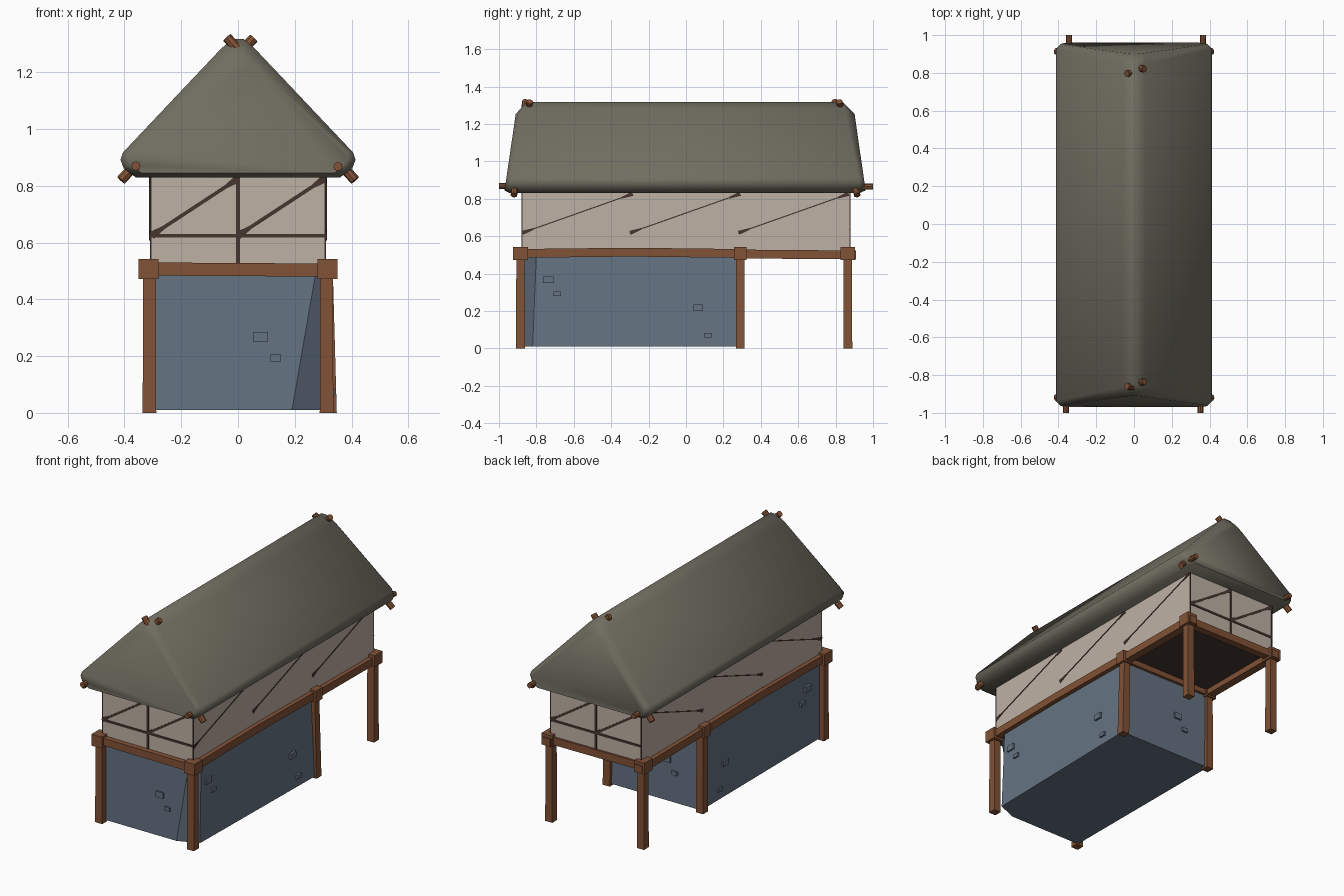
import bpy, bmesh, math
from mathutils import Vector

if "Cube" in bpy.data.objects:
    bpy.data.objects.remove(bpy.data.objects["Cube"])


def material(name, r, g, b):
    m = bpy.data.materials.new(name)
    lin = [((c / 255 + 0.055) / 1.055) ** 2.4 for c in (r, g, b)]
    m.diffuse_color = (*lin, 1)
    m.use_nodes = True
    m.node_tree.nodes["Principled BSDF"].inputs["Base Color"].default_value = m.diffuse_color
    return m


ROOF = material("thatch grey", 112, 109, 96)
PLASTER = material("pale plaster", 190, 177, 164)
TIMBER = material("dark timber", 70, 54, 47)
WOOD = material("brown wood", 130, 82, 54)
STONE = material("blue stone", 101, 115, 130)


def finish(name, bm, *mats):
    bmesh.ops.recalc_face_normals(bm, faces=bm.faces)
    me = bpy.data.meshes.new(name)
    bm.to_mesh(me)
    bm.free()
    for m in mats:
        me.materials.append(m)
    ob = bpy.data.objects.new(name, me)
    bpy.context.collection.objects.link(ob)
    return ob


def loft(bm, rings):
    """Skin closed rings of equal length and cap both ends."""
    vs = [[bm.verts.new(p) for p in ring] for ring in rings]
    n = len(vs[0])
    for a, b in zip(vs, vs[1:]):
        for i in range(n):
            j = (i + 1) % n
            bm.faces.new((a[i], a[j], b[j], b[i]))
    bm.faces.new(vs[0])
    bm.faces.new(vs[-1])


def bar(name, p, q, width, depth, normal, mat, end=1.0):
    """Rectangular bar from p to q; depth runs along normal, end scales the far end."""
    p, q, n = Vector(p), Vector(q), Vector(normal).normalized()
    t = (q - p).normalized().cross(n)
    rings = [[c + n * (depth / 2 * i * s) + t * (width / 2 * j * s)
              for i, j in ((1, 1), (1, -1), (-1, -1), (-1, 1))]
             for c, s in ((p, 1.0), (q, end))]
    bm = bmesh.new()
    loft(bm, rings)
    return finish(name, bm, mat)


def pole(name, p, q, r, mat, sides=8):
    p, q = Vector(p), Vector(q)
    rot = (q - p).to_track_quat('Z', 'Y')
    bm = bmesh.new()
    loft(bm, [[c + rot @ Vector((r * math.cos(k * math.tau / sides), r * math.sin(k * math.tau / sides), 0))
               for k in range(sides)] for c in (p, q)])
    ob = finish(name, bm, mat)
    return ob


# Stone ground floor, with the front right corner cut away towards the bottom
bm = bmesh.new()
loft(bm, [
    [(-0.305, -0.87, 0.01), (0.19, -0.87, 0.01), (0.315, -0.82, 0.01), (0.335, 0.295, 0.01), (-0.31, 0.295, 0.01)],
    [(-0.305, -0.87, 0.5), (0.275, -0.87, 0.5), (0.31, -0.80, 0.5), (0.31, 0.295, 0.5), (-0.305, 0.295, 0.5)]])
finish("stone_walls", bm, STONE)

# Raised stones, two clusters on each side wall and one on each end wall
for cy, cz, w, h in ((-0.737, 0.367, 0.055, 0.036), (-0.688, 0.292, 0.042, 0.024),
                     (0.065, 0.217, 0.05, 0.034), (0.115, 0.072, 0.04, 0.024)):
    right = 0.31 + (0.5 - cz) * 0.05 * (cy + 0.82)
    for side, x in (("right", right), ("left", -0.308)):
        bar(side + "_wall_stone", (x, cy - w / 2, cz), (x, cy + w / 2, cz), h, 0.022, (1, 0, 0), STONE)
for cx, cz, w, h in ((0.08, 0.267, 0.05, 0.036), (0.132, 0.193, 0.038, 0.024)):
    for side, y, s in (("front", -0.87, 1), ("back", 0.295, -1)):
        bar(side + "_wall_stone", (s * cx - w / 2, y, cz), (s * cx + w / 2, y, cz), h, 0.022, (0, 1, 0), STONE)

# Posts with square blocks on top
for sx, side in ((-1, "left"), (1, "right")):
    for y, row in ((-0.885, "front"), (0.29, "middle"), (0.865, "back")):
        x = sx * 0.312
        foot = x + (0.012 if row == "middle" and sx > 0 else 0)
        bar(f"{row}_{side}_post", (foot, y, 0), (x, y, 0.5), 0.048, 0.048, (1, 0, 0), WOOD, 0.92)
        cap = 0.066 if row == "middle" else 0.078
        bar(f"{row}_{side}_post_block", (sx * 0.315, y, 0.472), (sx * 0.315, y, 0.543),
            cap, 0.07, (1, 0, 0), WOOD)
    # Long beams, sagging a little over each span
    for y0, y1, z0, z1 in ((-0.9, -0.3, 0.508, 0.515), (-0.3, 0.29, 0.515, 0.508), (0.29, 0.91, 0.505, 0.5)):
        bar(side + "_long_beam", (sx * 0.312, y0, z0), (sx * 0.312, y1, z1), 0.047, 0.05, (1, 0, 0), WOOD)
for y, row in ((-0.885, "front"), (0.29, "middle"), (0.865, "back")):
    bar(row + "_cross_beam", (-0.33, y, 0.507), (0.33, y, 0.503), 0.046, 0.045, (0, 1, 0), WOOD)

# Plastered upper floor with dark boarded underside
bm = bmesh.new()
loft(bm, [[(-0.31, -0.875, z), (0.31, -0.875, z), (0.31, 0.875, z), (-0.31, 0.875, z)] for z in (0.515, 0.88)])
bm.normal_update()
ob = finish("upper_floor", bm, PLASTER, TIMBER)
for f in ob.data.polygons:
    if f.normal.z < -0.5:
        f.material_index = 1

# Timber framing on the end walls
T = 0.006
for y, side in ((-0.876, "front"), (0.876, "back")):
    s = 1 if y < 0 else -1
    n = (0, 1, 0)
    bar(side + "_centre_stud", (0, y, 0.52), (0, y, 0.84), 0.013, T, n, TIMBER)
    bar(side + "_rail", (-0.31, y, 0.624), (0.31, y, 0.624), 0.013, T, n, TIMBER)
    for x in (-0.3075, 0.3075):
        bar(side + "_corner_stud", (x, y, 0.52), (x, y, 0.84), 0.006, T, n, TIMBER)
    for x in (-0.305, 0.0):
        bar(side + "_brace", (s * x, y, 0.625), (s * (x + 0.305), y, 0.825), 0.013, T, n, TIMBER)
        bar(side + "_brace_foot", (s * x, y, 0.625), (s * (x + 0.04), y, 0.651), 0.028, T, n, TIMBER, 0.5)
        bar(side + "_brace_head", (s * (x + 0.305), y, 0.825), (s * (x + 0.265), y, 0.799), 0.028, T, n, TIMBER, 0.5)

# Thin braces on the long walls
for x, side in ((0.311, "right"), (-0.311, "left")):
    for y in (-0.87, -0.295, 0.285):
        n = (1, 0, 0)
        bar(side + "_brace", (x, y, 0.62), (x, y + 0.58, 0.825), 0.006, 0.004, n, TIMBER)
        bar(side + "_brace_foot", (x, y - 0.005, 0.618), (x, y + 0.055, 0.64), 0.022, 0.005, n, TIMBER, 0.4)
        bar(side + "_brace_head", (x, y + 0.585, 0.827), (x, y + 0.525, 0.805), 0.022, 0.005, n, TIMBER, 0.4)

# Thick roof: one rounded section lofted along y, ends leaning inwards
half = [(0.02, 1.317), (0.06, 1.283), (0.405, 0.918), (0.414, 0.892), (0.403, 0.862), (0.36, 0.83)]
section = half + [(-x, z) for x, z in reversed(half)]


def full_ring(s):
    return [(x, s * (0.94 - 0.09 * ((z - 0.83) / 0.49) ** 2), z) for x, z in section]


def inset_ring(s):
    return [(x * 0.94, s * (0.97 - 0.06 * (z - 0.83) / 0.49), 0.845 + (z - 0.83) * 0.84) for x, z in section]


bm = bmesh.new()
loft(bm, [inset_ring(-1), full_ring(-1), full_ring(0.985), inset_ring(0.99)])
roof = finish("roof", bm, ROOF)
bpy.context.view_layer.objects.active = roof
roof.select_set(True)
bpy.ops.object.shade_smooth_by_angle(angle=math.radians(55))

# Crossed rafter poles poking out at the ridge and eaves
for name, ye, ya, yb in (("front", -0.92, -0.835, -0.858), ("back", 0.915, 0.82, 0.795)):
    pole(name + "_left_rafter", (-0.412, ye, 0.82), (0.055, ya, 1.32), 0.018, WOOD)
    pole(name + "_right_rafter", (0.412, ye, 0.82), (-0.038, yb, 1.322), 0.018, WOOD)

# Eave poles running the full length
pole("left_eave_pole", (-0.36, -1, 0.87), (-0.343, 1, 0.865), 0.016, WOOD)
pole("right_eave_pole", (0.352, -1, 0.868), (0.366, 1, 0.865), 0.016, WOOD)
